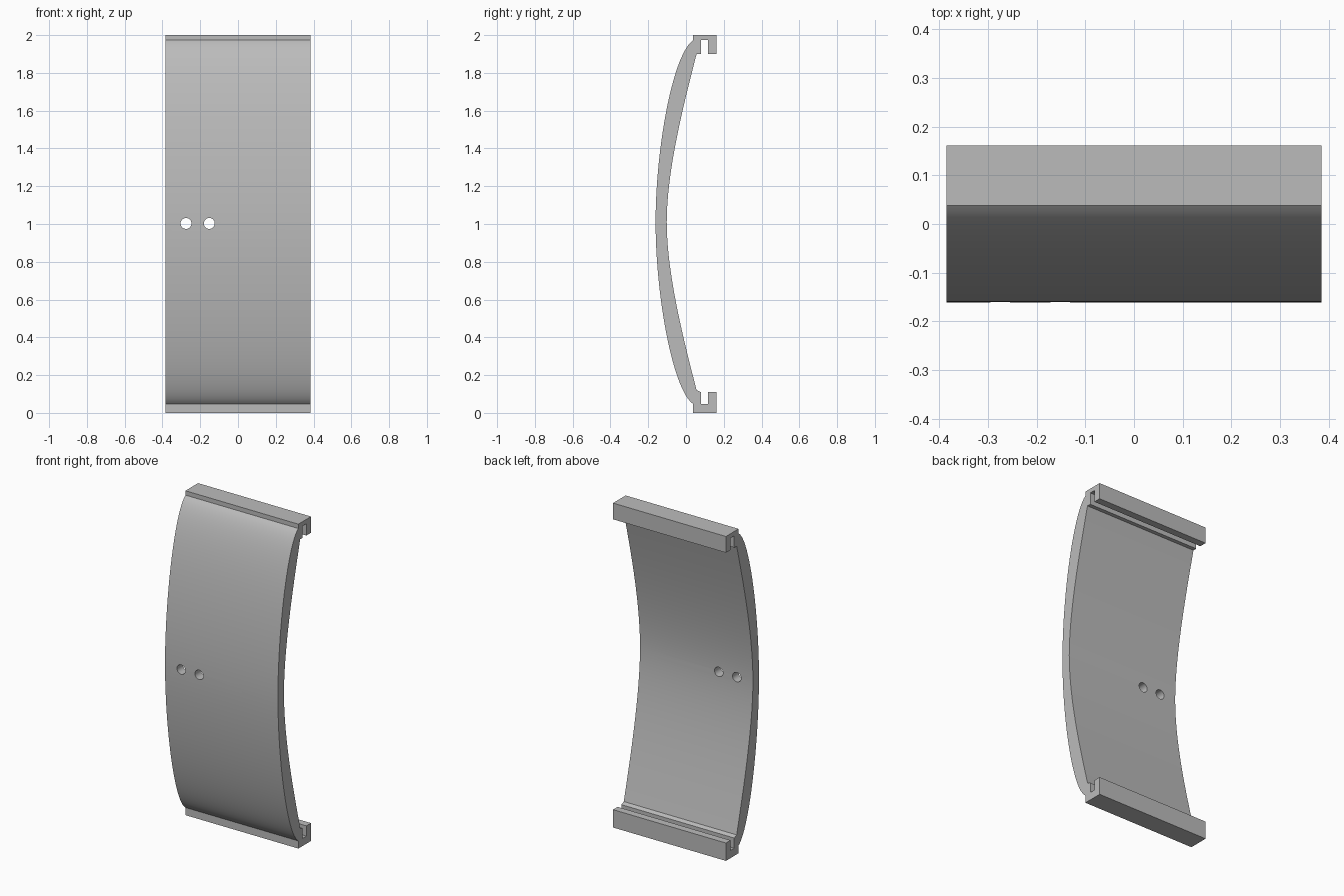
import bpy, bmesh, math
from mathutils import Vector, geometry

cube = bpy.data.objects.get("Cube")
if cube:
    bpy.data.objects.remove(cube, do_unlink=True)

HALF_WIDTH = 0.385
MID = 1.01

grey = bpy.data.materials.new("plain grey")
grey.use_nodes = True
colour = (0.5, 0.5, 0.5, 1)
grey.diffuse_color = colour
grey.node_tree.nodes["Principled BSDF"].inputs["Base Color"].default_value = colour


def arc(start, handle_a, handle_b, end, steps=24):
    """Half of a bowed side as (y, z) points, from the middle to the top."""
    pts = [Vector((y, z, 0)) for y, z in (start, handle_a, handle_b, end)]
    return [(p.x, p.y) for p in geometry.interpolate_bezier(*pts, steps)]


def full(half):
    """Mirror a half arc about mid height: bottom to top."""
    return [(y, 2 * MID - z) for y, z in reversed(half[1:])] + half


# Side profile: outer bow, top hooked rail, inner bow, bottom hooked rail
outer = full(arc((-0.161, MID), (-0.161, 1.40), (-0.07, 1.90), (0.038, 1.973)))
inner = full(arc((-0.102, MID), (-0.102, 1.30), (0.0, 1.68), (0.056, 1.9)))
top_rail = [(0.038, 2), (0.161, 2), (0.161, 1.9), (0.116, 1.9),
            (0.116, 1.973), (0.08, 1.973), (0.08, 1.9)]
bottom_rail = [(0.08, 0.11), (0.08, 0.047), (0.116, 0.047), (0.116, 0.11),
               (0.161, 0.11), (0.161, 0), (0.038, 0)]
profile = outer + top_rail + inner[::-1] + bottom_rail

# Extrude the profile across the width
bm = bmesh.new()
face = bm.faces.new([bm.verts.new((-HALF_WIDTH, y, z)) for y, z in profile])
side = bmesh.ops.extrude_face_region(bm, geom=[face])["geom"]
bmesh.ops.translate(bm, vec=(2 * HALF_WIDTH, 0, 0),
                    verts=[v for v in side if isinstance(v, bmesh.types.BMVert)])
bmesh.ops.recalc_face_normals(bm, faces=bm.faces)
mesh = bpy.data.meshes.new("curved_panel")
bm.to_mesh(mesh)
bm.free()
panel = bpy.data.objects.new("curved_panel", mesh)
bpy.context.collection.objects.link(panel)
mesh.materials.append(grey)

# Two round holes through the panel
for x in (-0.275, -0.152):
    bpy.ops.mesh.primitive_cylinder_add(vertices=32, radius=0.029, depth=0.3,
                                        location=(x, -0.13, 1.003),
                                        rotation=(math.pi / 2, 0, 0))
    cutter = bpy.context.object
    cutter.name = "hole_cutter"
    cutter.hide_render = True
    cutter.data.materials.append(grey)
    cut = panel.modifiers.new("hole", 'BOOLEAN')
    cut.operation = 'DIFFERENCE'
    cut.solver = 'EXACT'
    cut.object = cutter
    bpy.ops.object.select_all(action='DESELECT')
    bpy.context.view_layer.objects.active = panel
    panel.select_set(True)
    bpy.ops.object.modifier_apply(modifier=cut.name)
    bpy.data.objects.remove(cutter, do_unlink=True)

# Smooth bows, crisp rail and hole edges
bpy.ops.object.shade_smooth_by_angle(angle=math.radians(30))
